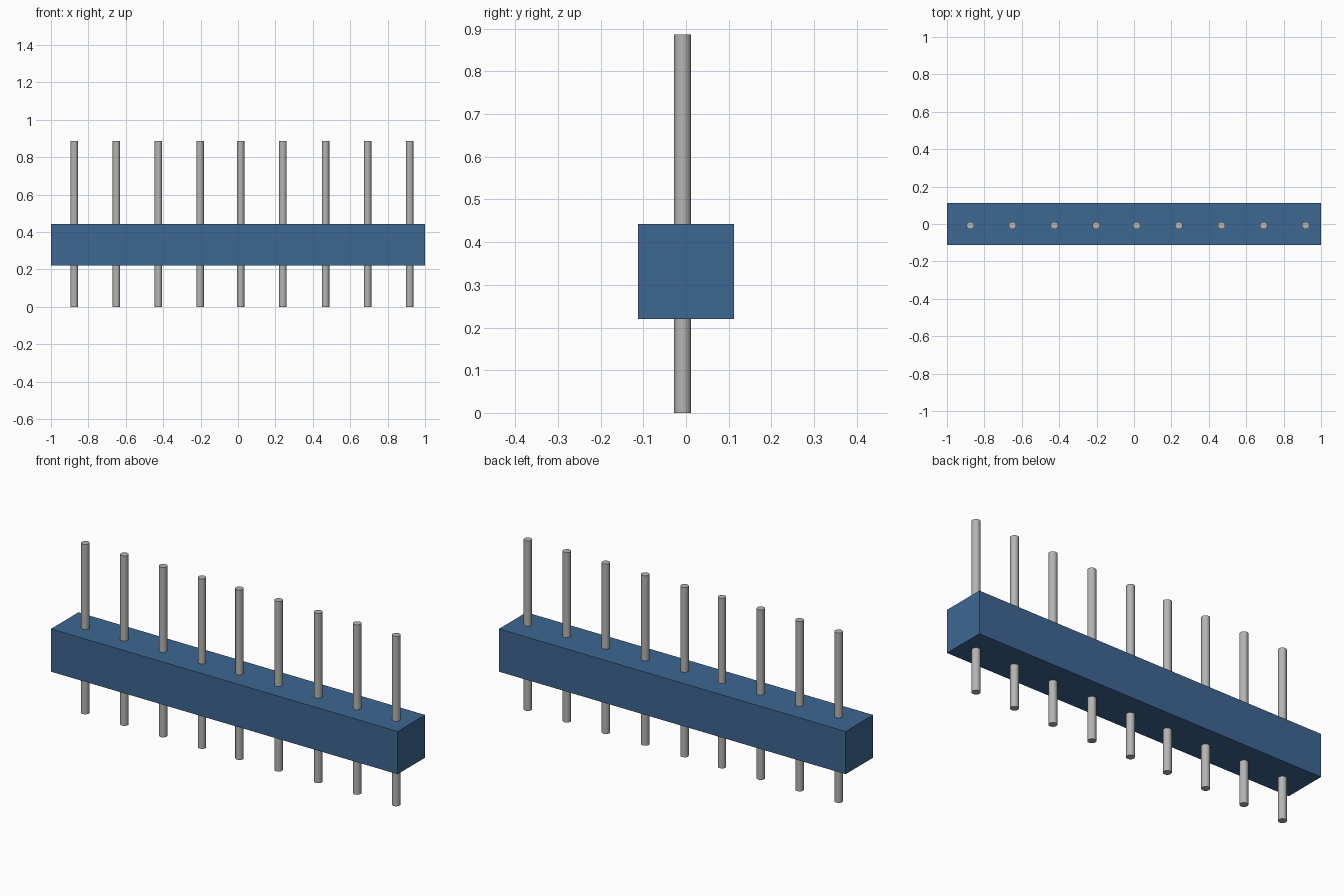
import bpy
import math

cube = bpy.data.objects.get("Cube")
if cube:
    bpy.data.objects.remove(cube, do_unlink=True)


def make_material(name, rgb):
    mat = bpy.data.materials.new(name)
    mat.use_nodes = True
    color = (*rgb, 1.0)
    mat.diffuse_color = color
    mat.node_tree.nodes["Principled BSDF"].inputs["Base Color"].default_value = color
    return mat


blue = make_material("blue plastic", (0.047, 0.135, 0.29))
grey = make_material("grey metal", (0.46, 0.46, 0.45))

BAR_BOTTOM, BAR_TOP, BAR_DEPTH = 0.22, 0.443, 0.226
PIN_HEIGHT, PIN_RADIUS, PIN_Y = 0.886, 0.02, -0.008

# Housing bar
bpy.ops.mesh.primitive_cube_add(size=1, location=(0, 0, (BAR_BOTTOM + BAR_TOP) / 2))
bar = bpy.context.object
bar.name = "housing_bar"
bar.scale = (2.0, BAR_DEPTH, BAR_TOP - BAR_BOTTOM)
bpy.ops.object.transform_apply(location=False, rotation=False, scale=True)
bar.data.materials.append(blue)

# Row of round pins running through the bar
pin_positions = (-0.875, -0.65, -0.426, -0.202, 0.014, 0.24, 0.468, 0.693, 0.918)
for i, x in enumerate(pin_positions, 1):
    bpy.ops.mesh.primitive_cylinder_add(vertices=24, radius=PIN_RADIUS, depth=PIN_HEIGHT,
                                        location=(x, PIN_Y, PIN_HEIGHT / 2))
    pin = bpy.context.object
    pin.name = f"pin_{i}"
    pin.data.materials.append(grey)
    bpy.ops.object.shade_smooth_by_angle(angle=math.radians(30))
